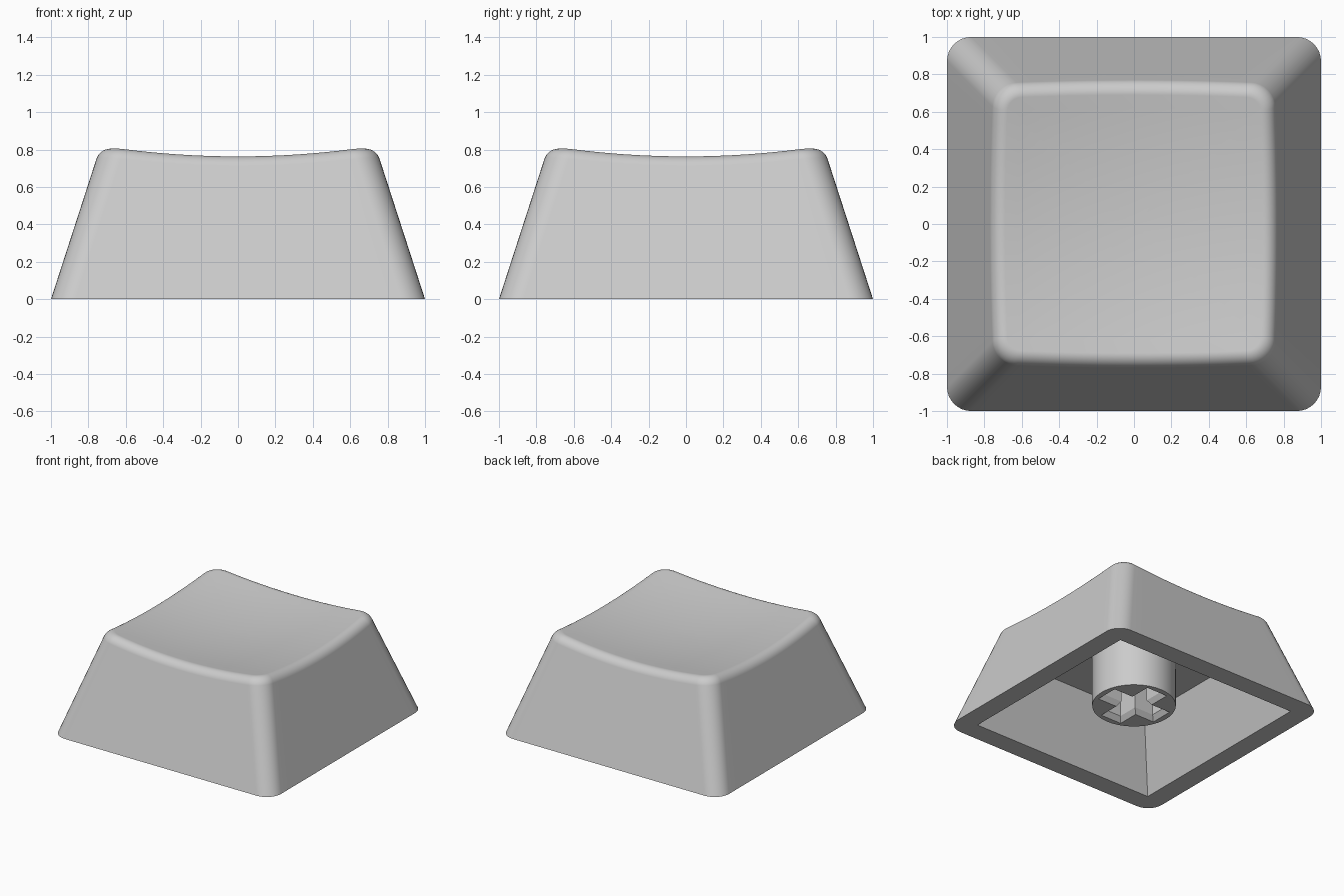
import bpy, bmesh, math
from mathutils import Vector

if "Cube" in bpy.data.objects:
    bpy.data.objects.remove(bpy.data.objects["Cube"])

TAPER = 0.324            # inward lean of the walls per unit of height
R = 0.13                 # vertical corner radius
INNER, IN_TAPER, CEIL = 0.837, 0.37, 0.535
STEM_Z, STEM_R = 0.11, 0.315

grey = bpy.data.materials.new("light grey plastic")
grey.diffuse_color = (0.6, 0.6, 0.6, 1)
grey.use_nodes = True
grey.node_tree.nodes["Principled BSDF"].inputs["Base Color"].default_value = grey.diffuse_color


def dish(x, y):
    """Height of the scooped top."""
    return 0.71 + 0.11 * (x * x + y * y)


def finish(name, bm):
    bmesh.ops.remove_doubles(bm, verts=bm.verts, dist=1e-5)
    bmesh.ops.recalc_face_normals(bm, faces=bm.faces)
    me = bpy.data.meshes.new(name)
    bm.to_mesh(me)
    bm.free()
    me.materials.append(grey)
    ob = bpy.data.objects.new(name, me)
    bpy.context.collection.objects.link(ob)
    bpy.ops.object.select_all(action='DESELECT')
    bpy.context.view_layer.objects.active = ob
    ob.select_set(True)
    bpy.ops.object.shade_smooth_by_angle(angle=math.radians(30))
    ob.modifiers.new("flat walls", 'WEIGHTED_NORMAL').keep_sharp = True
    return ob


def bridge(bm, a, b):
    n = len(a)
    for i in range(n):
        j = (i + 1) % n
        bm.faces.new((a[i], a[j], b[j], b[i]))


# Perimeter samples: (centre on the unit square, outward normal)
samples = []
SIDE, CORNER = 16, 8
for q in range(4):
    turn = q * math.pi / 2
    c, s = math.cos(turn), math.sin(turn)
    for i in range(1, SIDE):                      # straight side
        v = -1 + 2 * i / SIDE
        samples.append((Vector((c - s * v, s + c * v, 0)), Vector((c, s, 0))))
    for i in range(CORNER + 1):                   # rounded corner
        a = turn + math.pi / 2 * i / CORNER
        samples.append((Vector((c - s, s + c, 0)),
                        Vector((math.cos(a), math.sin(a), 0))))


def wall(smp, z):
    """Point on the sloping outer wall at height z."""
    p = smp[0] * (1 - TAPER * z - R) + smp[1] * R
    p.z = z
    return p


# Shell: cavity ceiling, inner walls, rim, outer walls, rounded edge, dish
bm = bmesh.new()
T, W, STEPS = 0.06, 0.76, 8
columns = []
for smp in samples:
    z = 0.78
    for _ in range(15):
        e = wall(smp, z)
        z = dish(e.x, e.y)
    e = wall(smp, z)
    low = wall(smp, z - T)
    top = e - smp[1] * T
    top.z = dish(top.x, top.y)
    col = []
    for h, z_in in ((INNER - IN_TAPER * CEIL, CEIL), (INNER, 0)):
        p = smp[0] * h
        p.z = z_in
        col.append(p)
    col.append(wall(smp, 0))
    for k in range(STEPS + 1):                    # circular edge rounding
        t = k / STEPS
        a, b, d = (1 - t) ** 2, 2 * W * t * (1 - t), t * t
        col.append((low * a + e * b + top * d) / (a + b + d))
    for k in range(9, 0, -1):                     # shrinking dish rings
        p = top * (k / 10)
        p.z = dish(p.x, p.y)
        col.append(p)
    columns.append(col)

rings = [[bm.verts.new(col[k]) for col in columns] for k in range(len(columns[0]))]
for a, b in zip(rings, rings[1:]):
    bridge(bm, a, b)
bm.faces.new(rings[0])
hub = bm.verts.new((0, 0, dish(0, 0)))
last = rings[-1]
for i in range(len(last)):
    bm.faces.new((last[i], last[(i + 1) % len(last)], hub))
finish("keycap_shell", bm)


def cross(a, b):
    """Outline of a plus shape with arm length a and half width b."""
    pts = []
    for q in range(4):
        c, s = round(math.cos(q * math.pi / 2)), round(math.sin(q * math.pi / 2))
        pts += [(c * x - s * y, s * x + c * y) for x, y in ((a, -b), (a, b), (b, b))]
    return pts


# Stem: round post under the ceiling with a chamfered cross-shaped socket
bm = bmesh.new()
circle = [(STEM_R * math.cos(i * math.pi / 24), STEM_R * math.sin(i * math.pi / 24))
          for i in range(48)]
slot = cross(0.24, 0.068)
edges = []
for levels in (((circle, STEM_Z), (circle, CEIL)),
               ((cross(0.27, 0.095), STEM_Z), (slot, STEM_Z + 0.04), (slot, 0.5))):
    loops = [[bm.verts.new((x, y, z)) for x, y in pts] for pts, z in levels]
    for a, b in zip(loops, loops[1:]):
        bridge(bm, a, b)
    bm.faces.new(loops[-1])
    lo = loops[0]
    edges += [bm.edges.get((lo[i], lo[(i + 1) % len(lo)])) for i in range(len(lo))]
bmesh.ops.triangle_fill(bm, edges=edges, use_beauty=True)
finish("stem", bm)
